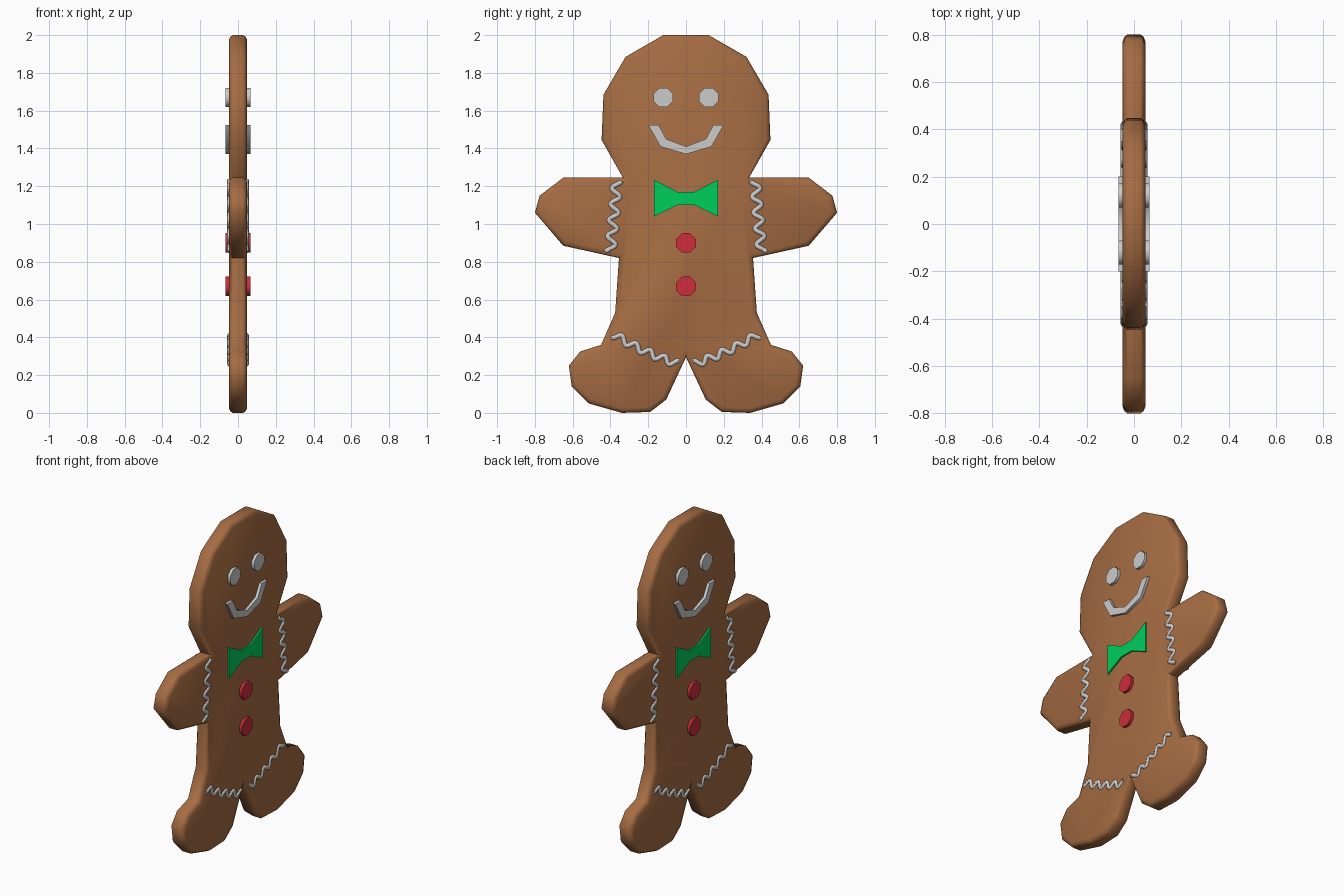
import bpy, bmesh, math
from mathutils import Vector

if "Cube" in bpy.data.objects:
    bpy.data.objects.remove(bpy.data.objects["Cube"])


def material(name, rgb):
    m = bpy.data.materials.new(name)
    m.diffuse_color = (*rgb, 1)
    m.use_nodes = True
    m.node_tree.nodes["Principled BSDF"].inputs["Base Color"].default_value = m.diffuse_color
    return m


BROWN = material("gingerbread", (0.38, 0.15, 0.055))
GREEN = material("green_icing", (0.0, 0.62, 0.11))
RED = material("red_candy", (0.62, 0.025, 0.045))


def mirrored(half):
    """Close a right-hand half outline (y, z) across y = 0."""
    return half + [(-y, z) for y, z in reversed(half) if y > 0]


def slab(name, outline, half, mat=None, rim=0, angle=60):
    """Extrude a (y, z) outline through x = -half..half, rounding the rim."""
    bm = bmesh.new()
    side = half - rim
    verts = [bm.verts.new((-side, y, z)) for y, z in outline]
    back = bm.faces.new(verts)
    ext = bmesh.ops.extrude_face_region(bm, geom=[back])["geom"]
    bmesh.ops.translate(bm, vec=(2 * side, 0, 0),
                        verts=[g for g in ext if isinstance(g, bmesh.types.BMVert)])
    front = next(g for g in ext if isinstance(g, bmesh.types.BMFace))
    bmesh.ops.recalc_face_normals(bm, faces=bm.faces[:])
    if rim:
        for cap in (back, front):
            for inset, rise in ((0.008, 0.6), (0.017, 0.4)):
                bmesh.ops.inset_region(bm, faces=[cap], thickness=inset,
                                       depth=rim * rise, use_even_offset=True)
    me = bpy.data.meshes.new(name)
    bm.to_mesh(me)
    bm.free()
    ob = bpy.data.objects.new(name, me)
    bpy.context.collection.objects.link(ob)
    if mat:
        me.materials.append(mat)
    bpy.ops.object.select_all(action='DESELECT')
    bpy.context.view_layer.objects.active = ob
    ob.select_set(True)
    bpy.ops.object.shade_smooth_by_angle(angle=math.radians(angle))
    return ob


def disc(name, y, z, r, mat=None):
    """Eight-sided candy showing on both faces."""
    ring = [(y + r * math.cos(math.radians(22.5 + 45 * i)),
             z + r * math.sin(math.radians(22.5 + 45 * i))) for i in range(8)]
    slab(name, ring, 0.066, mat)


def icing(name, x, start, end, amp, waves, sag=0):
    """Wavy piped line between two (y, z) points on the face at x."""
    a, b = Vector(start), Vector(end)
    d = (b - a).normalized()
    n = Vector((-d.y, d.x))
    steps = int(waves * 10)
    cu = bpy.data.curves.new(name, 'CURVE')
    cu.dimensions = '3D'
    cu.bevel_depth = 0.014
    cu.bevel_resolution = 1
    cu.use_fill_caps = True
    sp = cu.splines.new('POLY')
    sp.points.add(steps)
    for i, p in enumerate(sp.points):
        t = i / steps
        q = a.lerp(b, t) + n * amp * math.cos(2 * math.pi * waves * t)
        p.co = (x, q.x, q.y - sag * math.sin(math.pi * t), 1)
    ob = bpy.data.objects.new(name, cu)
    bpy.context.collection.objects.link(ob)
    bpy.ops.object.select_all(action='DESELECT')
    bpy.context.view_layer.objects.active = ob
    ob.select_set(True)
    bpy.ops.object.convert(target='MESH')


# Cookie body
slab("cookie_body", mirrored([
    (0.12, 2.0), (0.32, 1.885), (0.437, 1.685), (0.447, 1.445), (0.335, 1.247),
    (0.65, 1.245), (0.775, 1.15), (0.8, 1.06), (0.65, 0.885), (0.355, 0.82),
    (0.375, 0.53), (0.45, 0.36), (0.56, 0.325), (0.62, 0.25), (0.605, 0.14),
    (0.515, 0.05), (0.34, 0.0), (0.19, 0.005), (0.105, 0.07), (0, 0.295)]),
    0.048, BROWN, rim=0.02)

# Smile
slab("mouth", mirrored([
    (0.145, 1.525), (0.2, 1.525), (0.135, 1.41), (0, 1.37)])[:-3]
    + [(-0.135, 1.41), (-0.2, 1.525), (-0.145, 1.525), (-0.105, 1.45),
       (0, 1.41), (0.105, 1.45)], 0.066)

# Bow tie
slab("bow_tie", mirrored([
    (0.045, 1.17), (0.17, 1.235), (0.17, 1.04), (0.045, 1.1)]), 0.058, GREEN)

# Eyes and buttons
for side, y in (("left", -0.12), ("right", 0.12)):
    disc("eye_" + side, y, 1.67, 0.055)
for label, z in (("upper", 0.9), ("lower", 0.67)):
    disc("button_" + label, 0, z, 0.056, RED)

# Piped icing on arms and legs, both faces
for face, x in (("front", 0.043), ("back", -0.043)):
    for side, s in (("left", -1), ("right", 1)):
        icing(f"arm_icing_{side}_{face}", x, (s * 0.365, 1.23), (s * 0.4, 0.85),
              -s * 0.024, 4.5)
        icing(f"leg_icing_{side}_{face}", x, (s * 0.385, 0.415), (s * 0.045, 0.26),
              s * 0.019, 4.5, sag=0.012)
